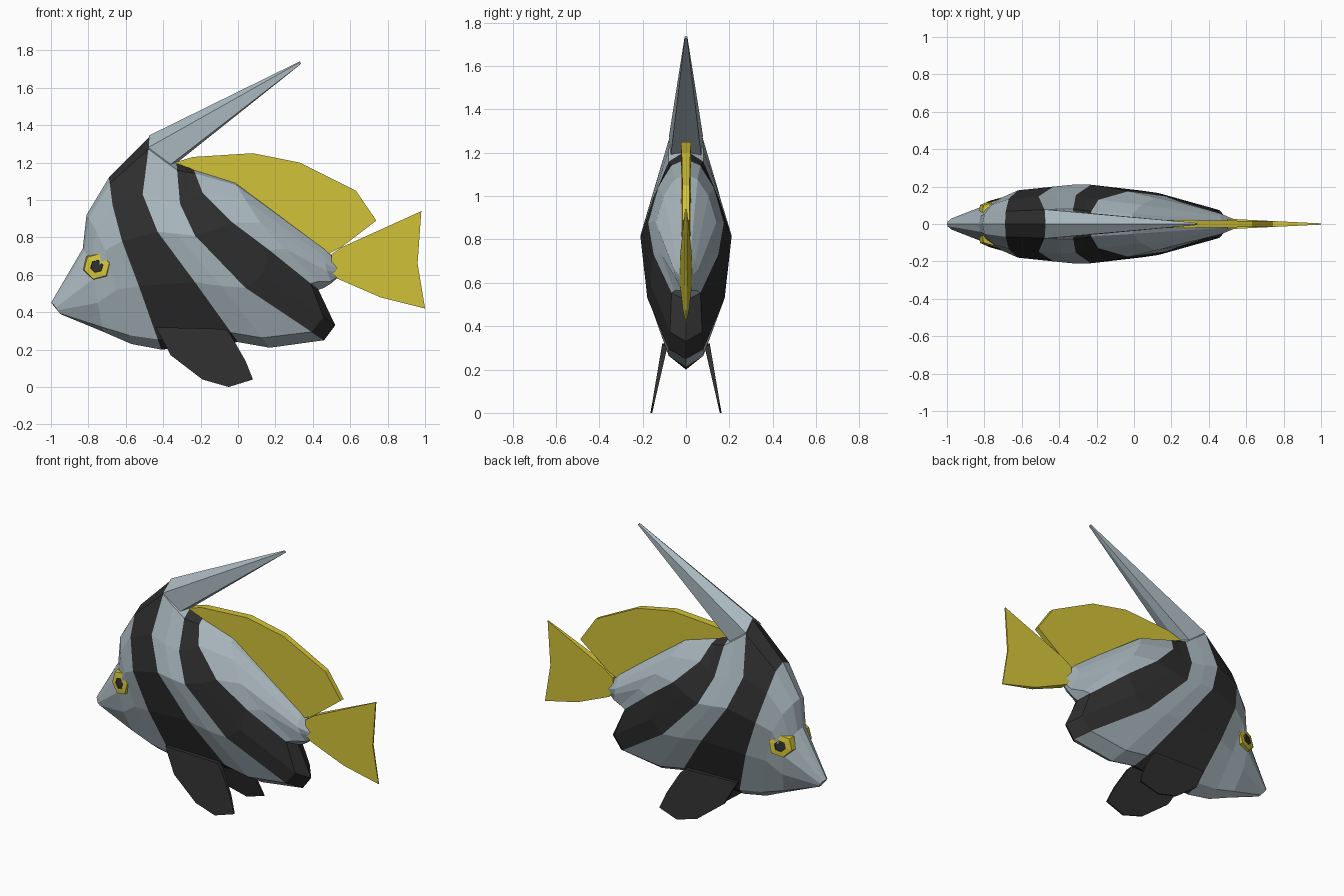
import bpy, bmesh, math

if "Cube" in bpy.data.objects:
    bpy.data.objects.remove(bpy.data.objects["Cube"])


def material(name, rgb):
    m = bpy.data.materials.new(name)
    m.diffuse_color = (*rgb, 1)
    m.use_nodes = True
    m.node_tree.nodes["Principled BSDF"].inputs["Base Color"].default_value = m.diffuse_color
    return m


PALE = material("pale_grey", (0.40, 0.48, 0.52))
BLACK = material("black", (0.027, 0.027, 0.028))
YELLOW = material("yellow", (0.64, 0.54, 0.04))


def make(name, verts, faces, mats, indices=None):
    me = bpy.data.meshes.new(name)
    me.from_pydata(verts, [], faces)
    for m in mats:
        me.materials.append(m)
    if indices:
        me.polygons.foreach_set("material_index", indices)
    bm = bmesh.new()
    bm.from_mesh(me)
    bmesh.ops.recalc_face_normals(bm, faces=bm.faces)
    bm.to_mesh(me)
    bm.free()
    ob = bpy.data.objects.new(name, me)
    bpy.context.collection.objects.link(ob)
    return ob


def lerp(a, b, t):
    return tuple(p + (q - p) * t for p, q in zip(a, b))


def loft(name, rings, mats, strip_mats):
    """Skin closed rings of equal size, one material per strip, capped ends."""
    n = len(rings[0])
    verts = [v for r in rings for v in r]
    faces, idx = [], []
    for k in range(len(rings) - 1):
        for i in range(n):
            j = (i + 1) % n
            faces.append((k * n + i, k * n + j, (k + 1) * n + j, (k + 1) * n + i))
            idx.append(strip_mats[k])
    faces += [tuple(range(n)), tuple(range(len(verts) - n, len(verts)))]
    idx += [strip_mats[0], strip_mats[-1]]
    return make(name, verts, faces, mats, idx)


def plate(name, outline, y_mid, half, mat):
    """Fin from an x-z outline; y_mid and half give its centre and half thickness."""
    n = len(outline)
    verts = [(x, y_mid(x, z) + s * half(x, z), z) for s in (-1, 1) for x, z in outline]
    faces = [tuple(range(n)), tuple(range(n, 2 * n))]
    faces += [(i, (i + 1) % n, n + (i + 1) % n, n + i) for i in range(n)]
    return make(name, verts, faces, [mat])


# Body sections follow the slanted bands: half width, material of the next
# strip, then ridge, upper, middle, lower and keel points (x, z)
SECTIONS = [
    (.03, 0, (-1, .45), (-.985, .44), (-.975, .425), (-.965, .41), (-.95, .39)),
    (.11, 0, (-.83, .74), (-.79, .68), (-.77, .58), (-.75, .45), (-.72, .295)),
    (.14, 0, (-.81, .92), (-.76, .84), (-.71, .73), (-.65, .52), (-.57, .23)),
    (.18, 1, (-.69, 1.12), (-.67, .97), (-.62, .78), (-.53, .54), (-.41, .2)),
    (.20, 0, (-.47, 1.34), (-.51, 1.03), (-.43, .83), (-.23, .56), (0, .24)),
    (.21, 0, (-.40, 1.275), (-.41, 1.0), (-.33, .82), (-.09, .54), (.17, .21)),
    (.21, 1, (-.33, 1.21), (-.31, .98), (-.23, .81), (.04, .53), (.46, .25)),
    (.195, 1, (-.28, 1.19), (-.25, 1.0), (-.13, .84), (.13, .6), (.52, .33)),
    (.175, 0, (-.24, 1.17), (-.19, 1.04), (-.03, .88), (.17, .73), (.43, .52)),
    (.14, 0, (-.02, 1.10), (.04, 1.0), (.12, .88), (.25, .74), (.46, .53)),
    (.055, 0, (.47, .74), (.46, .70), (.465, .66), (.475, .62), (.5, .555)),
    (.015, 0, (.56, .63), (.56, .625), (.56, .62), (.558, .615), (.55, .6)),
]
PROFILE = (0, .38, .74, 1, .85, .38, 0)

rings = []
for w, _, top, up, mid, low, keel in SECTIONS:
    pts = [top, lerp(top, up, .22), up, mid, low, lerp(keel, low, .16), keel]
    right = [(x, -w * f, z) for (x, z), f in zip(pts, PROFILE)]
    left = [(x, -y, z) for x, y, z in right[-2:0:-1]]
    rings.append(right + left)
loft("body", rings, [PALE, BLACK], [s[1] for s in SECTIONS[:-1]])

# Long trailing banner growing from the pale band on the back
base = [(-.475, 0, 1.345), (-.48, -.078, 1.28), (-.36, -.07, 1.19),
        (-.325, 0, 1.2), (-.36, .07, 1.19), (-.48, .078, 1.28)]
tip = [(.335 + (x + .4) * .06, y * .08, 1.735 + (z - 1.27) * .08) for x, y, z in base]
loft("back_banner", [base, tip], [PALE], [0])

# Yellow fins, thinning toward the rear
plate("dorsal_fin",
      [(-.34, 1.2), (-.24, 1.23), (.08, 1.25), (.33, 1.2), (.63, 1.05),
       (.74, .89), (.55, .745), (.46, .70), (-.03, 1.06), (-.24, 1.14)],
      lambda x, z: 0, lambda x, z: .024 - .012 * max(x, 0), YELLOW)
plate("tail_fin",
      [(.5, .71), (.56, .75), (.98, .94), (.96, .66), (1.0, .42), (.76, .48),
       (.53, .58), (.5, .62)],
      lambda x, z: 0, lambda x, z: .003 + .05 * (1 - x), YELLOW)

# Splayed belly fins and eyes on both sides
for s, side in ((-1, "right"), (1, "left")):
    plate("belly_fin_" + side,
          [(-.44, .32), (-.36, .17), (-.19, .04), (-.05, 0), (.08, .04),
           (.04, .14), (-.04, .28), (-.07, .31)],
          lambda x, z: s * (.16 - .2 * z), lambda x, z: .004 + .03 * z, BLACK)

    eye = []
    for radius, lift in ((.078, -.03), (.07, .008), (.035, .012), (.033, .008)):
        ring = []
        for k in range(6):
            a = math.radians(60 * k + 15)
            dx, dz = radius * math.cos(a), radius * math.sin(a)
            ring.append((-.755 + dx, s * (.113 + lift + .32 * dx - .12 * dz), .645 + dz))
        eye.append(ring)
    ob = loft("eye_" + side, eye, [YELLOW, BLACK], [0, 0, 1])
